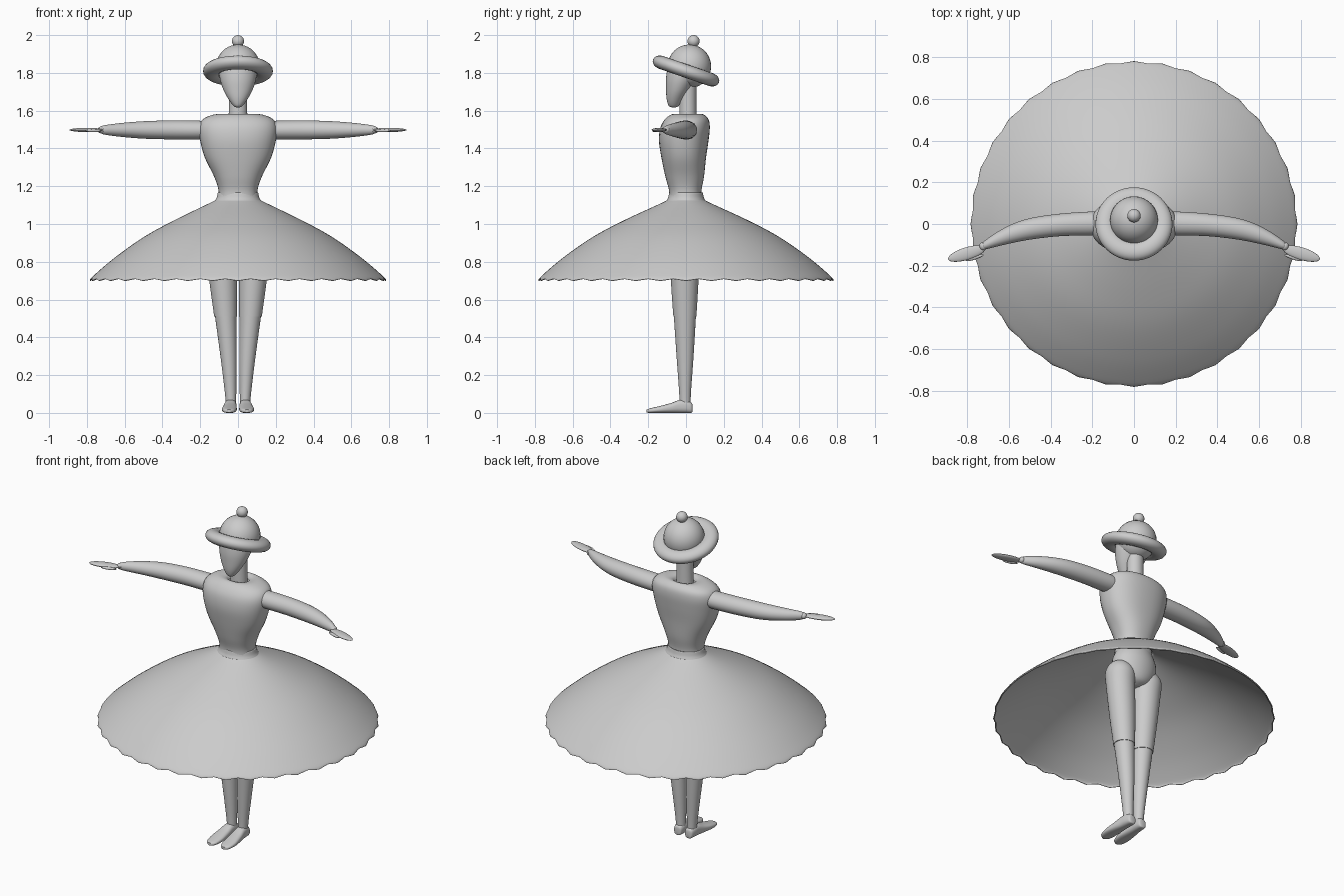
import bpy, bmesh, math
from mathutils import Matrix, Vector


def finish(name, bm, mirror=False, angle=40):
    bmesh.ops.recalc_face_normals(bm, faces=bm.faces)
    me = bpy.data.meshes.new(name)
    bm.to_mesh(me)
    bm.free()
    ob = bpy.data.objects.new(name, me)
    bpy.context.collection.objects.link(ob)
    bpy.ops.object.select_all(action='DESELECT')
    ob.select_set(True)
    bpy.context.view_layer.objects.active = ob
    bpy.ops.object.shade_smooth_by_angle(angle=math.radians(angle))
    if mirror:
        ob.modifiers.new("mirror", 'MIRROR')
    return ob


def smooth_rings(rings, sub):
    # Catmull-Rom interpolation of all ring parameters
    out = []
    for i in range(len(rings) - 1):
        a, b, c, d = (Vector(rings[max(0, min(len(rings) - 1, i + k))]) for k in (-1, 0, 1, 2))
        for s in range(sub):
            t = s / sub
            out.append(0.5 * (2 * b + (c - a) * t + (2 * a - 5 * b + 4 * c - d) * t * t
                              + (3 * b - a - 3 * c + d) * t ** 3))
    return out + [Vector(rings[-1])]


def loft(name, rings, axis='Z', n=40, p=2, sub=5, caps=True, mirror=False):
    # ring = (position on axis, centre u, centre v, radius u, radius v)
    bm = bmesh.new()
    loops = []
    for t, cu, cv, ru, rv in smooth_rings(rings, sub):
        loop = []
        for k in range(n):
            a = 2 * math.pi * k / n
            c, s = math.cos(a), math.sin(a)
            u = cu + ru * math.copysign(abs(c) ** (2 / p), c)
            v = cv + rv * math.copysign(abs(s) ** (2 / p), s)
            co = {'X': (t, u, v), 'Y': (u, t, v), 'Z': (u, v, t)}[axis]
            loop.append(bm.verts.new(co))
        loops.append(loop)
    for a, b in zip(loops, loops[1:]):
        for k in range(n):
            bm.faces.new((a[k], a[(k + 1) % n], b[(k + 1) % n], b[k]))
    if caps:
        bm.faces.new(loops[0])
        bm.faces.new(loops[-1])
    return finish(name, bm, mirror)


def ellipsoid(name, centre, radii, turn=0, mirror=False):
    bm = bmesh.new()
    m = (Matrix.Translation(centre) @ Matrix.Rotation(math.radians(turn), 4, 'Z')
         @ Matrix.Diagonal((*radii, 1)))
    bmesh.ops.create_uvsphere(bm, u_segments=32, v_segments=20, radius=1, matrix=m)
    return finish(name, bm, mirror)


# Hat: bobble, crown and tilted rolled brim
ellipsoid("hat_bobble", (0, 0.04, 1.968), (0.032, 0.032, 0.032))
ellipsoid("hat_crown", (0, 0.018, 1.835), (0.115, 0.115, 0.115))
bpy.ops.mesh.primitive_torus_add(major_segments=48, minor_segments=20, major_radius=0.138,
                                 minor_radius=0.047, location=(0, 0, 1.81),
                                 rotation=(math.radians(-19), 0, 0))
brim = bpy.context.object
brim.name = "hat_brim"
brim.scale.z = 0.75
bpy.ops.object.shade_smooth_by_angle(angle=math.radians(40))

# Head with pointed chin, and neck
loft("head", [(1.617, 0, -0.064, 0.008, 0.008), (1.625, 0, -0.065, 0.024, 0.026),
              (1.66, 0, -0.058, 0.05, 0.044), (1.71, 0, -0.042, 0.077, 0.064),
              (1.77, 0, -0.022, 0.096, 0.084), (1.83, 0, -0.005, 0.098, 0.09),
              (1.88, 0, 0.005, 0.07, 0.07)])
loft("neck", [(1.54, 0, 0.01, 0.05, 0.046), (1.65, 0, 0.01, 0.048, 0.045),
              (1.78, 0, 0.01, 0.048, 0.045)])

# Torso, dipping in around the neck
loft("torso", [(1.10, 0, -0.005, 0.112, 0.09), (1.17, 0, -0.004, 0.102, 0.085),
               (1.25, 0, -0.007, 0.126, 0.102), (1.35, 0, -0.012, 0.175, 0.118),
               (1.44, 0, -0.012, 0.2, 0.131), (1.51, 0, -0.005, 0.207, 0.131),
               (1.555, 0, 0.004, 0.185, 0.115), (1.58, 0, 0.008, 0.125, 0.085),
               (1.578, 0, 0.01, 0.075, 0.062), (1.56, 0, 0.01, 0.055, 0.05)], p=2.3)

# Flared skirt with a finely rippled hem
skirt = loft("skirt", [(1.165, 0, 0, 0.104, 0.086), (1.13, 0, 0, 0.114, 0.096),
                       (1.11, 0, 0, 0.145, 0.125), (1.02, 0, 0, 0.33, 0.32),
                       (0.93, 0, 0, 0.495, 0.49), (0.82, 0, 0, 0.65, 0.648),
                       (0.725, 0, 0, 0.762, 0.76), (0.704, 0, 0, 0.778, 0.775)],
             n=144, caps=False)
for v in skirt.data.vertices:
    if v.co.z < 0.722:
        amount = (0.722 - v.co.z) / 0.018
        wave = math.cos(36 * math.atan2(v.co.y, v.co.x)) * amount
        v.co.z -= 0.005 * wave
        v.co.xy *= 1 + 0.006 * wave
shell = skirt.modifiers.new("thickness", 'SOLIDIFY')
shell.thickness = 0.006
shell.offset = 0

# Pelvis under the skirt
loft("pelvis", [(1.13, 0, 0, 0.1, 0.08), (1.05, 0, 0, 0.135, 0.1),
                (0.97, 0, 0, 0.125, 0.092), (0.92, 0, 0, 0.08, 0.07),
                (0.90, 0, 0, 0.03, 0.03)])

# Legs: thigh and shin meeting at a faint knee seam
loft("thigh", [(1.025, 0.098, -0.004, 0.015, 0.015), (1.01, 0.098, -0.004, 0.055, 0.055),
               (0.96, 0.096, -0.005, 0.083, 0.083), (0.88, 0.092, -0.007, 0.082, 0.08),
               (0.7, 0.079, -0.007, 0.073, 0.073), (0.51, 0.066, -0.006, 0.06, 0.061)],
     mirror=True)
loft("shin", [(0.52, 0.066, -0.006, 0.057, 0.059), (0.3, 0.05, -0.005, 0.043, 0.045),
              (0.12, 0.04, -0.005, 0.031, 0.032), (0.05, 0.037, -0.005, 0.027, 0.029)],
     mirror=True)

# Slippers, lofted from heel to toe
loft("slipper", [(0.034, 0.037, 0.025, 0.012, 0.018), (0.028, 0.037, 0.028, 0.024, 0.028),
                 (0.0, 0.038, 0.034, 0.03, 0.034), (-0.035, 0.04, 0.034, 0.032, 0.034),
                 (-0.08, 0.043, 0.026, 0.036, 0.026), (-0.14, 0.046, 0.018, 0.039, 0.018),
                 (-0.19, 0.047, 0.012, 0.03, 0.012), (-0.208, 0.047, 0.01, 0.012, 0.008)],
     axis='Y', p=2.6, mirror=True)

# Arms sweeping slightly forward, with flat mitten hands
loft("arm", [(0.15, 0.003, 1.497, 0.055, 0.048), (0.22, 0.002, 1.497, 0.057, 0.05),
             (0.35, -0.004, 1.498, 0.054, 0.05), (0.48, -0.02, 1.498, 0.052, 0.047),
             (0.57, -0.041, 1.498, 0.047, 0.041), (0.65, -0.07, 1.498, 0.036, 0.033),
             (0.71, -0.098, 1.498, 0.023, 0.024), (0.73, -0.106, 1.498, 0.014, 0.014)],
     axis='X', n=28, mirror=True)
ellipsoid("wrist", (0.725, -0.107, 1.498), (0.018, 0.02, 0.018), -18, mirror=True)
ellipsoid("hand", (0.803, -0.142, 1.498), (0.094, 0.03, 0.011), -17, mirror=True)
ellipsoid("thumb", (0.765, -0.162, 1.494), (0.045, 0.009, 0.008), -18, mirror=True)
